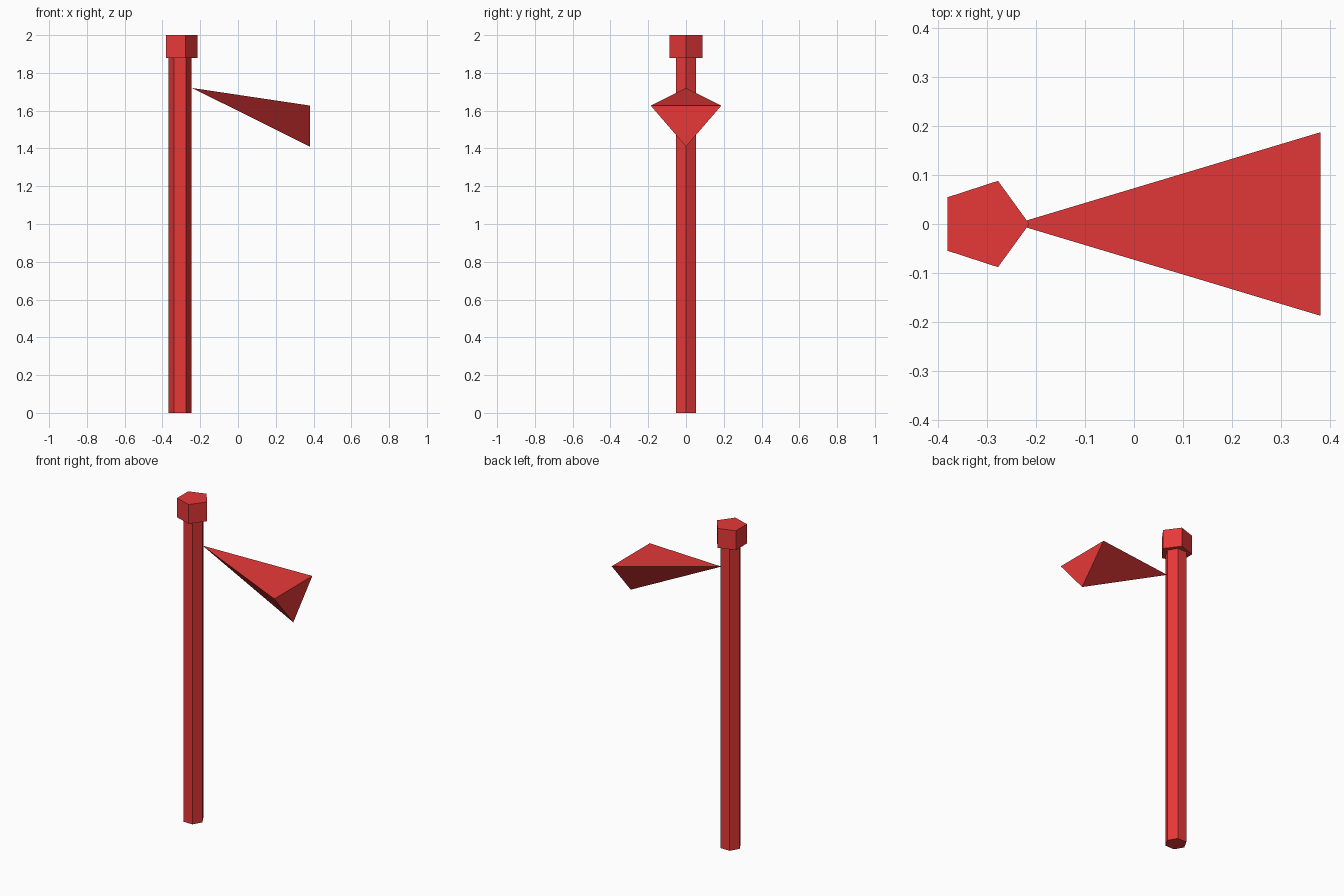
import bpy, bmesh
from math import sin, cos, tau

if "Cube" in bpy.data.objects:
    bpy.data.objects.remove(bpy.data.objects["Cube"])

red = bpy.data.materials.new("red")
red.diffuse_color = (0.8, 0.04, 0.04, 1)
red.use_nodes = True
red.node_tree.nodes["Principled BSDF"].inputs["Base Color"].default_value = red.diffuse_color


def finish(name, bm):
    bmesh.ops.recalc_face_normals(bm, faces=bm.faces)
    mesh = bpy.data.meshes.new(name)
    bm.to_mesh(mesh)
    bm.free()
    mesh.materials.append(red)
    obj = bpy.data.objects.new(name, mesh)
    bpy.context.collection.objects.link(obj)


def prism(name, sides, radius, x, z0, z1):
    """Upright prism with one corner pointing to +x."""
    bm = bmesh.new()
    ring = [bm.verts.new((x + radius * cos(tau * i / sides),
                          radius * sin(tau * i / sides), z0)) for i in range(sides)]
    base = bm.faces.new(ring)
    top = bmesh.ops.extrude_face_region(bm, geom=[base], use_keep_orig=True)
    bmesh.ops.translate(bm, vec=(0, 0, z1 - z0),
                        verts=[v for v in top["geom"] if isinstance(v, bmesh.types.BMVert)])
    finish(name, bm)


# Six-sided pole and five-sided cap
prism("pole", 6, 0.062, -0.307, 0, 1.88)
prism("pole_cap", 5, 0.0925, -0.306, 1.88, 2.0)

# Three-sided pennant, its tip touching the pole
bm = bmesh.new()
corners = [(-0.243, 0, 1.72), (0.38, -0.187, 1.627), (0.38, 0.187, 1.627), (0.38, 0, 1.41)]
bmesh.ops.convex_hull(bm, input=[bm.verts.new(c) for c in corners])
finish("pennant", bm)
